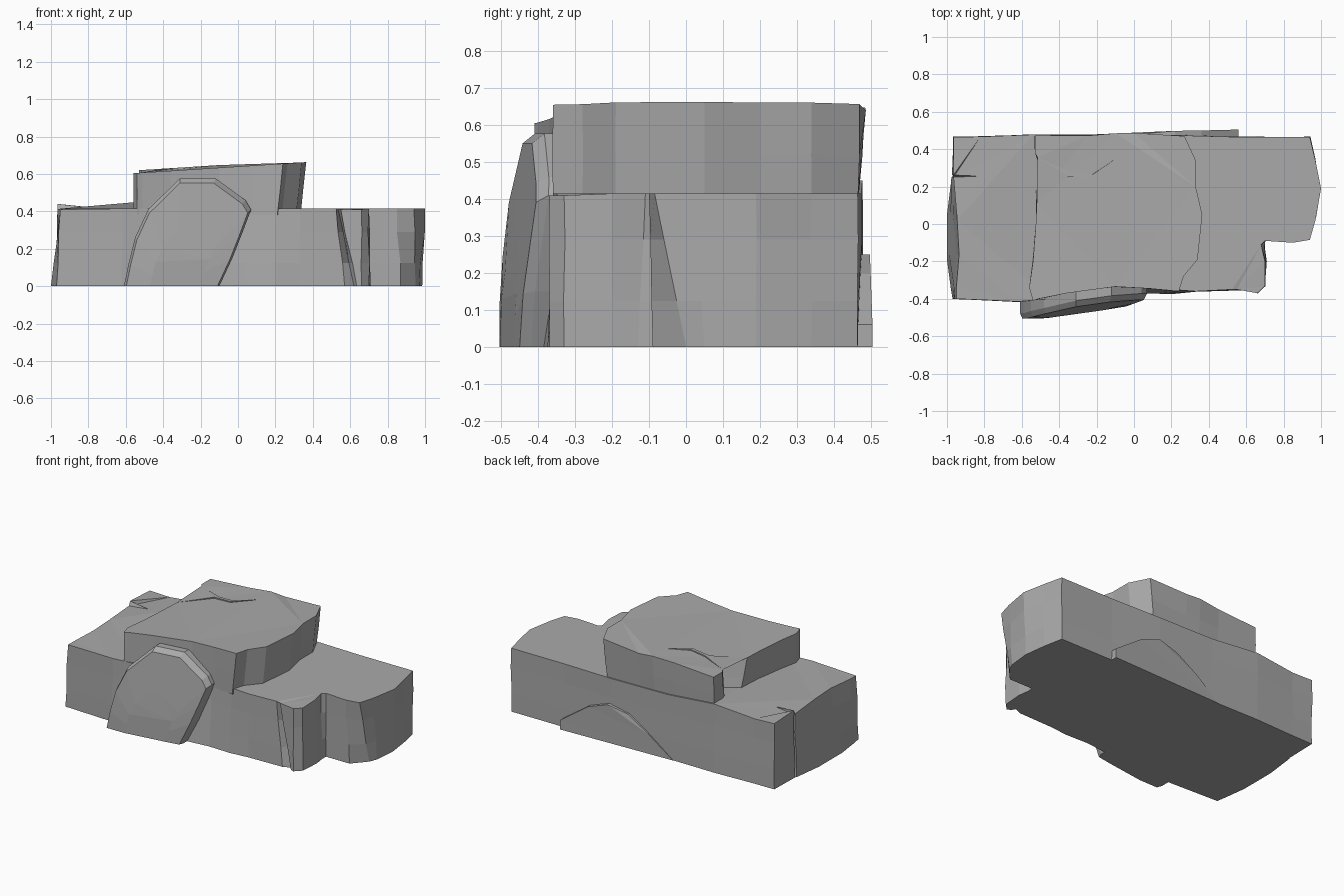
import bpy, bmesh
from mathutils import Vector

stone = bpy.data.materials.new("stone")
stone.diffuse_color = (.4, .4, .4, 1)


def loft(name, rings):
    """Skin a stack of equal-length closed rings and cap both ends (flat shaded)."""
    bm = bmesh.new()
    loops = [[bm.verts.new(p) for p in r] for r in rings]
    n = len(rings[0])
    for a, b in zip(loops, loops[1:]):
        for i in range(n):
            j = (i + 1) % n
            bm.faces.new((a[i], a[j], b[j], b[i]))
    caps = [bm.faces.new(loops[0]), bm.faces.new(loops[-1])]
    bmesh.ops.triangulate(bm, faces=caps)
    bmesh.ops.recalc_face_normals(bm, faces=bm.faces)
    me = bpy.data.meshes.new(name)
    bm.to_mesh(me)
    bm.free()
    me.materials.append(stone)
    ob = bpy.data.objects.new(name, me)
    bpy.context.collection.objects.link(ob)
    return ob


def between(low, high, t, bulge=0.0):
    """Ring between two rings, with alternate points pushed out from the centre."""
    out = []
    for i, (a, b) in enumerate(zip(low, high)):
        p = Vector(a).lerp(Vector(b), t)
        k = 1 + bulge * (1 if i % 2 else -0.5)
        out.append((p.x * k, p.y * k, p.z))
    return out


# Wide base ledge: top outline with heights, counterclockwise from front left
top = [(-.95, -.40, .41), (-.62, -.415, .415), (-.45, -.40, .415), (-.10, -.33, .415),
       (.05, -.335, .415), (.20, -.35, .415), (.33, -.36, .415), (.525, -.35, .415),
       (.535, -.27, .415), (.55, -.35, .41), (.66, -.37, .41), (.70, -.33, .41),
       (.70, -.20, .415), (.68, -.11, .415), (.70, -.09, .415), (.85, -.10, .415),
       (.94, -.085, .415), (.97, .02, .415), (1.0, .19, .415), (.97, .34, .415),
       (.94, .465, .415), (.56, .465, .415), (.20, .475, .415), (-.20, .475, .42),
       (-.54, .478, .45), (-.82, .467, .425), (-.965, .465, .43), (-.965, .262, .44),
       (-.83, .256, .425), (-.965, .25, .412), (-.945, .02, .415), (-.935, -.16, .415),
       (-.95, -.34, .41)]
# Where the foot of the wall differs from the top outline
foot = {0: (-.97, -.40), 3: (-.10, -.385), 4: (.05, -.37), 5: (.20, -.375),
        6: (.33, -.362), 7: (.57, -.355), 8: (.62, -.335), 9: (.635, -.36),
        12: (.71, -.20), 13: (.70, -.13), 15: (.87, -.09), 16: (.95, .0),
        17: (.97, .05), 18: (.985, .19), 19: (.965, .34), 27: (-.97, .262),
        28: (-.968, .256), 29: (-.975, .25), 30: (-1.0, .05), 31: (-1.0, -.19),
        32: (-.98, -.34)}
bottom = [(*foot.get(i, p[:2]), 0) for i, p in enumerate(top)]
loft("base_ledge", [bottom, between(bottom, top, .3, .005),
                    between(bottom, top, .7, -.007), top])

# Raised upper slab with a wedge notch and crack at the back left
slab = [(-.54, -.41), (-.51, -.40), (-.36, -.37), (-.10, -.335), (.08, -.345),
        (.24, -.36), (.265, -.28), (.34, -.19), (.365, .05), (.33, .20), (.33, .34),
        (.27, .47), (.0, .487), (-.10, .485), (-.25, .472), (-.53, .472), (-.53, .38),
        (-.515, .355), (-.33, .275), (-.22, .265), (-.11, .34), (-.225, .245),
        (-.35, .255), (-.52, .11), (-.525, 0), (-.54, -.20), (-.56, -.34)]
# Sloping notch and crack walls closing towards the foot
slab_low = {17: (-.515, .335), 18: (-.39, .28), 19: (-.31, .268), 20: (-.28, .266),
            21: (-.31, .264), 22: (-.39, .262), 23: (-.525, .20)}
slab_top = [(x, y, .64 + .064 * x + (.014 if y > .2 and x < 0 else 0)) for x, y in slab]
slab_foot = []
for i, (x, y) in enumerate(slab):
    x, y = slab_low.get(i, (x - (.03 if x > .2 else 0), min(y, .465)))
    slab_foot.append((x, y, .38))
loft("upper_slab", [slab_foot, between(slab_foot, slab_top, .5, .005), slab_top])

# Leaning boulder against the front, with a chamfered rim and domed face
arch = [(-.61, 0), (-.585, .12), (-.55, .26), (-.48, .41), (-.31, .577), (-.12, .577),
        (.04, .46), (.07, .41), (.025, .29), (-.03, .15), (-.10, 0)]


def arch_ring(scale, lift, back=None):
    ring = []
    for x, z in arch:
        cx, cz = -.33 + (x + .33) * scale, z * scale
        y = -.505 + .14 * max(0, cx + .5) + .09 * max(0, cz - .15) + lift
        ring.append((cx, y if back is None else back, cz))
    return ring


loft("front_boulder", [arch_ring(1, 0, -.28), arch_ring(1, .03),
                       arch_ring(.955, .0), arch_ring(.5, -.003)])

# Low mound on the back wall, fading into it at its far end: x, z, y
mound = [(.56, 0, .505), (.56, .06, .505), (.36, .20, .50), (.22, .25, .498),
         (.08, .22, .485), (-.08, .12, .485), (-.24, 0, .478)]
loft("back_mound", [[(x, .42, z) for x, z, y in mound], [(x, y, z) for x, z, y in mound]])
